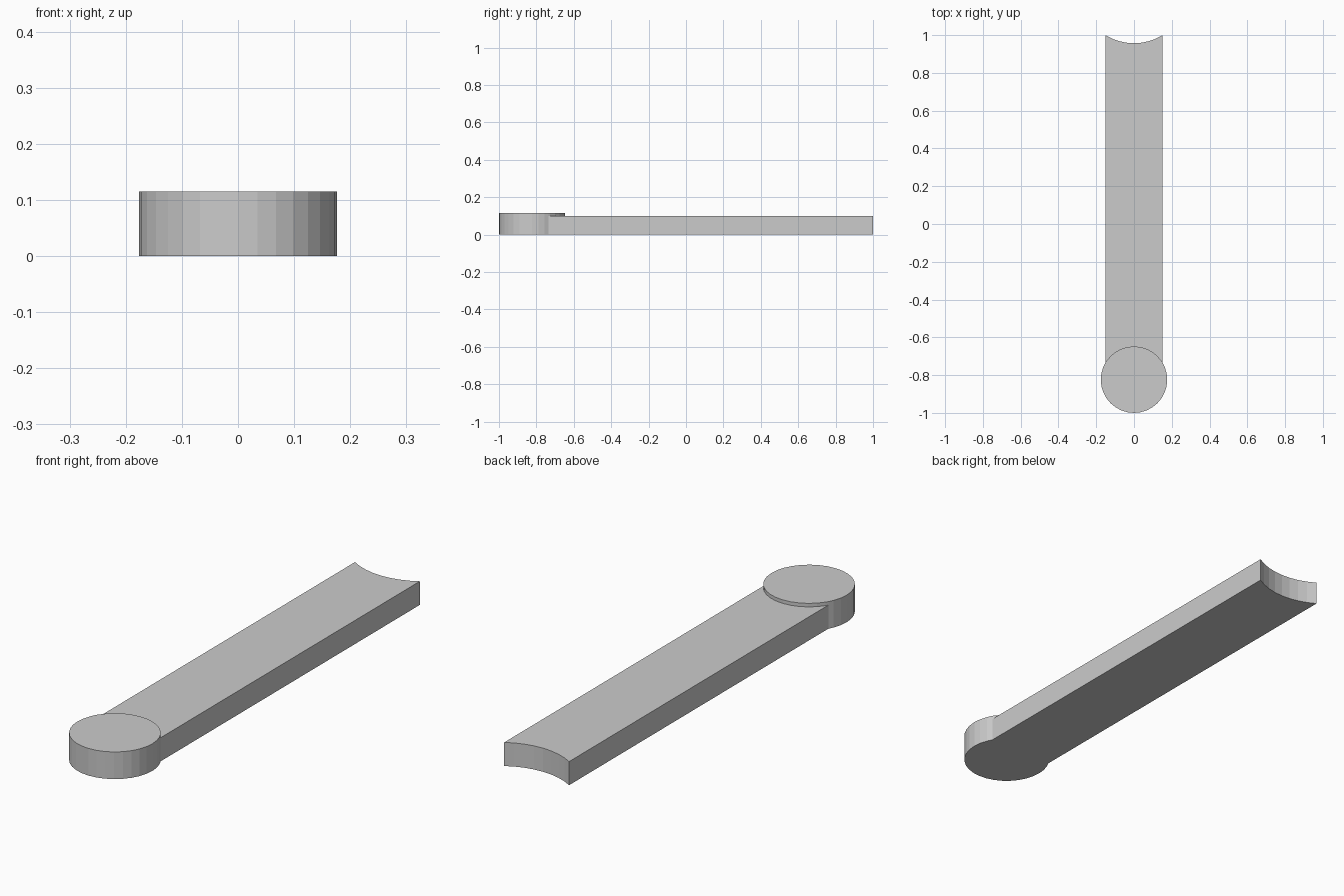
import bpy, bmesh
from math import radians, degrees, acos, asin, sin, cos

if "Cube" in bpy.data.objects:
    bpy.data.objects.remove(bpy.data.objects["Cube"])

R, CY = 0.176, -0.824          # round end
HALF_W, BAR_H, DISC_H = 0.152, 0.10, 0.115
END_R, END_Y = 0.29, 1.0       # scooped far end
STEP = 360 / 32


def circle_point(a):
    return (R * cos(radians(a)), CY + R * sin(radians(a)))


# Points where the disc borders the bar (inner) and where it is exposed (outer)
corner = degrees(acos(HALF_W / R))
inner = [circle_point(a) for a in
         [corner] + [k * STEP for k in range(3, 14)] + [180 - corner]]
outer = [circle_point(k * STEP) for k in range(14, 35)]

# Concave far end, from left to right
half = asin(HALF_W / END_R)
arc_cy = END_Y + END_R * cos(half)
arc = []
for i in range(9):
    t = -half + 2 * half * i / 8
    arc.append((END_R * sin(t), arc_cy - END_R * cos(t)))

bm = bmesh.new()


def face(points):
    bm.faces.new([bm.verts.new(p) for p in points])


def at(points, z):
    return [(x, y, z) for x, y in points]


def walls(points, z0, z1):
    for (ax, ay), (bx, by) in zip(points, points[1:]):
        face([(ax, ay, z0), (bx, by, z0), (bx, by, z1), (ax, ay, z1)])


# Bar: top, sides and scooped end
face(at(inner + arc, BAR_H))
walls([inner[-1]] + arc + [inner[0]], 0, BAR_H)

# Disc: exposed wall, raised lip above the bar and cap
lower_outer = [inner[-1]] + outer + [inner[0]]
walls(lower_outer, 0, DISC_H)
walls(inner, BAR_H, DISC_H)
face(at(inner + outer, DISC_H))

# Shared flat underside
face(at(lower_outer + arc[::-1], 0))

bmesh.ops.remove_doubles(bm, verts=bm.verts, dist=1e-5)
bmesh.ops.recalc_face_normals(bm, faces=bm.faces)

mesh = bpy.data.meshes.new("bar_with_round_end")
bm.to_mesh(mesh)
bm.free()
obj = bpy.data.objects.new("bar_with_round_end", mesh)
bpy.context.collection.objects.link(obj)
